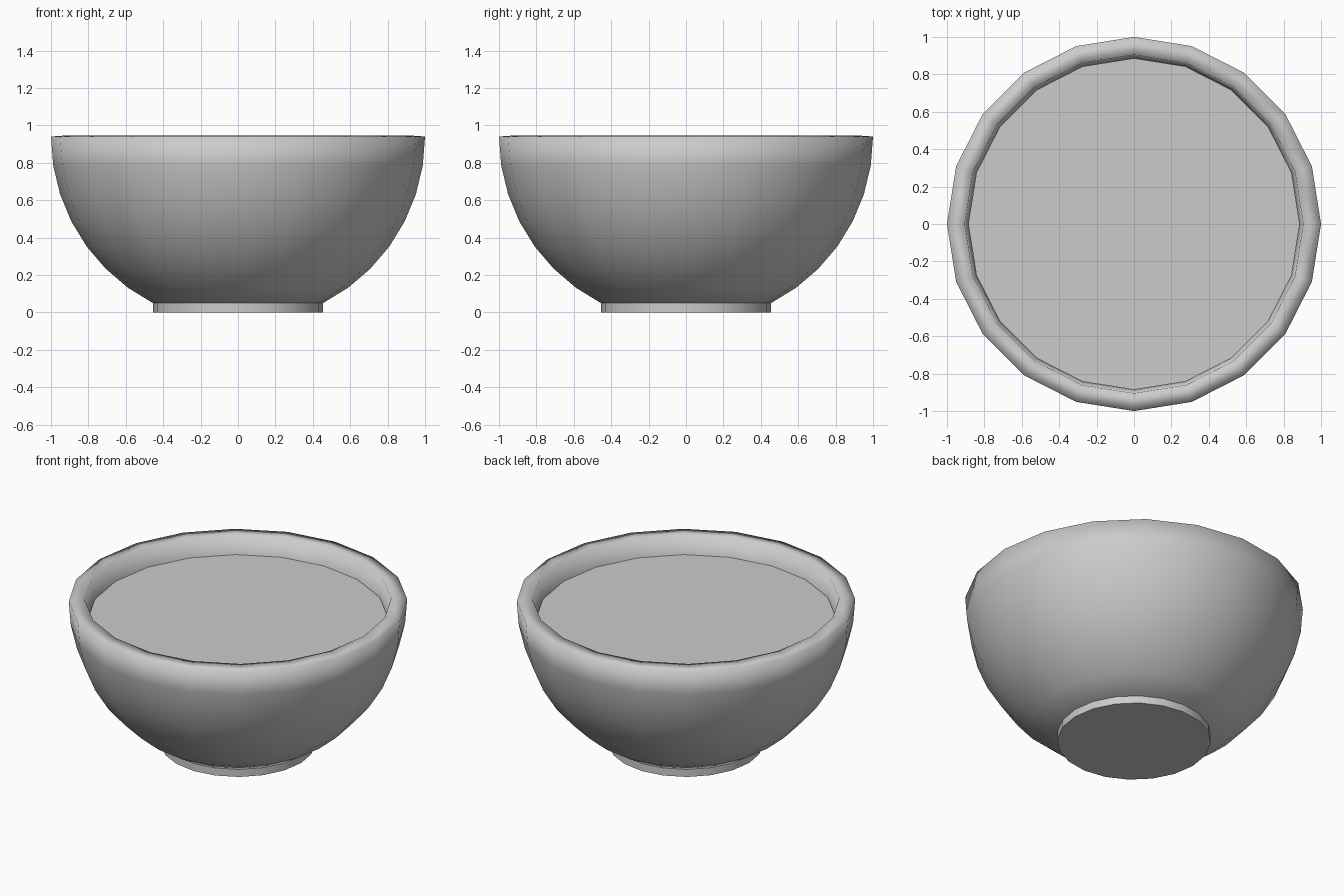
import bpy, bmesh
from math import sin, cos, pi, radians

if "Cube" in bpy.data.objects:
    bpy.data.objects.remove(bpy.data.objects["Cube"])

SIDES = 20
RIM_Z = 0.94


def lathe(name, profile):
    """Revolve (radius, z) points about z; the ends of the profile are capped flat."""
    bm = bmesh.new()
    rings = [[bm.verts.new((r * cos(2 * pi * i / SIDES), r * sin(2 * pi * i / SIDES), z))
              for i in range(SIDES)] for r, z in profile]
    for a, b in zip(rings, rings[1:]):
        for i in range(SIDES):
            j = (i + 1) % SIDES
            bm.faces.new((a[i], a[j], b[j], b[i]))
    bm.faces.new(rings[0][::-1])
    bm.faces.new(rings[-1])
    bmesh.ops.recalc_face_normals(bm, faces=bm.faces)
    mesh = bpy.data.meshes.new(name)
    bm.to_mesh(mesh)
    bm.free()
    obj = bpy.data.objects.new(name, mesh)
    bpy.context.collection.objects.link(obj)
    bpy.ops.object.select_all(action='DESELECT')
    obj.select_set(True)
    bpy.context.view_layer.objects.active = obj
    return obj


def arc(radius, steps):
    """Rings of a lower hemisphere, 9 degrees apart, below the rim."""
    return [(radius * cos(radians(9 * k)), RIM_Z - radius * sin(radians(9 * k))) for k in steps]


# Bowl: outer hemisphere, soft rim, inner hemisphere
inner = [(0.905, 0.947)] + arc(0.9, range(1, 8))
lathe("bowl", arc(1.0, range(7, -1, -1)) + inner)
bpy.ops.object.shade_smooth()

# Foot: short straight ring with a flat base
lathe("foot", [(0.454, 0.0), (0.454, 0.052)])
bpy.ops.object.shade_smooth_by_angle(angle=radians(30))

# Filling: flat surface just below the rim
lathe("filling", [(0.86, 0.70), (0.886, 0.825)])
bpy.ops.object.shade_smooth_by_angle(angle=radians(30))
